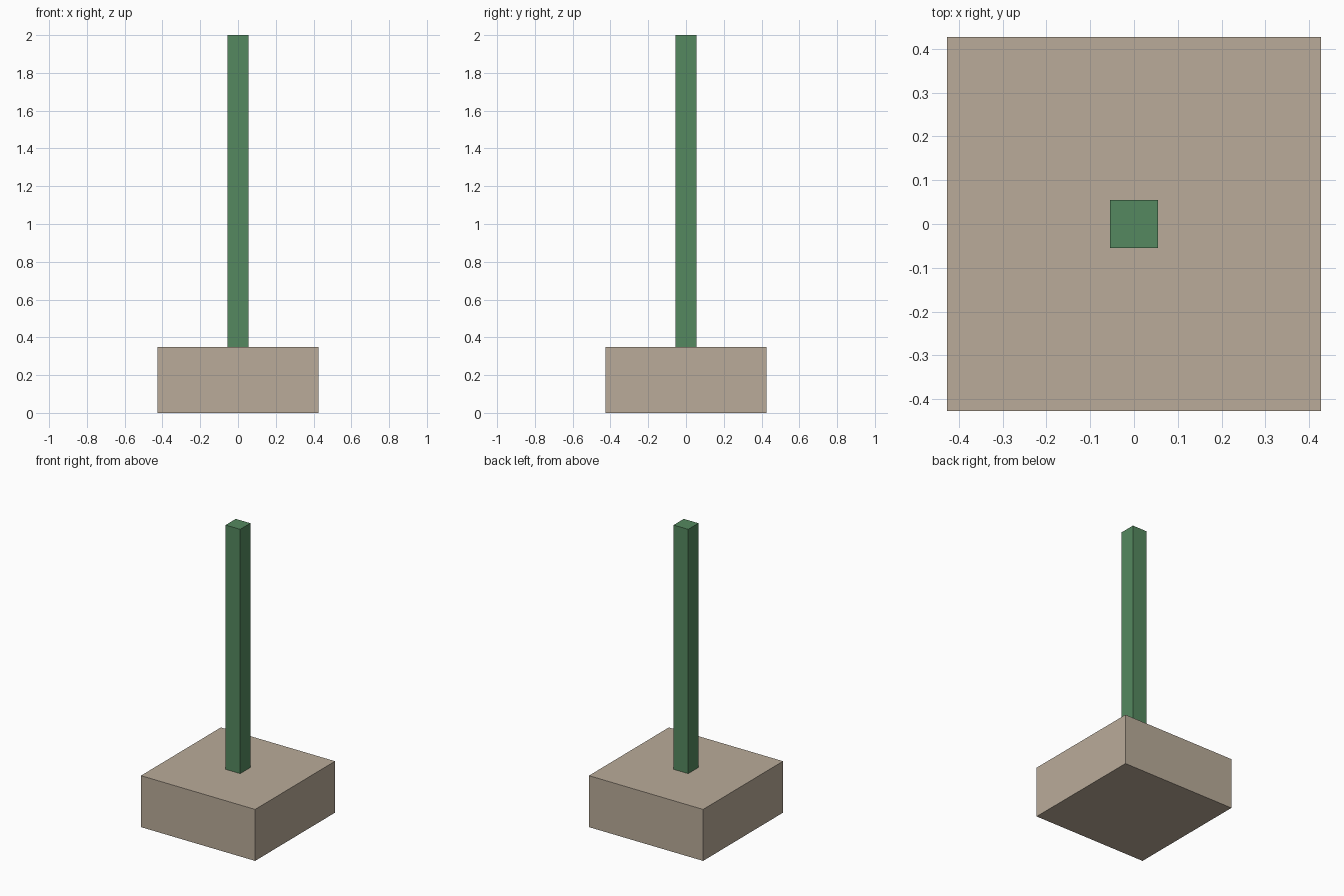
import bpy

if "Cube" in bpy.data.objects:
    bpy.data.objects.remove(bpy.data.objects["Cube"])


def box(name, width, z0, z1, color):
    """Square block centred on the z axis between two heights."""
    bpy.ops.mesh.primitive_cube_add(size=1, location=(0, 0, (z0 + z1) / 2))
    obj = bpy.context.object
    obj.name = name
    obj.scale = (width, width, z1 - z0)
    bpy.ops.object.transform_apply(location=False, rotation=False, scale=True)
    mat = bpy.data.materials.new(name + "_material")
    mat.diffuse_color = (*color, 1)
    mat.use_nodes = True
    mat.node_tree.nodes["Principled BSDF"].inputs["Base Color"].default_value = mat.diffuse_color
    obj.data.materials.append(mat)
    return obj


BASE_TOP = 0.348

# Heavy square footing
box("base_block", 0.854, 0, BASE_TOP, (0.49, 0.41, 0.32))

# Slim square post standing on the footing
box("post", 0.109, BASE_TOP, 2.0, (0.09, 0.25, 0.115))
